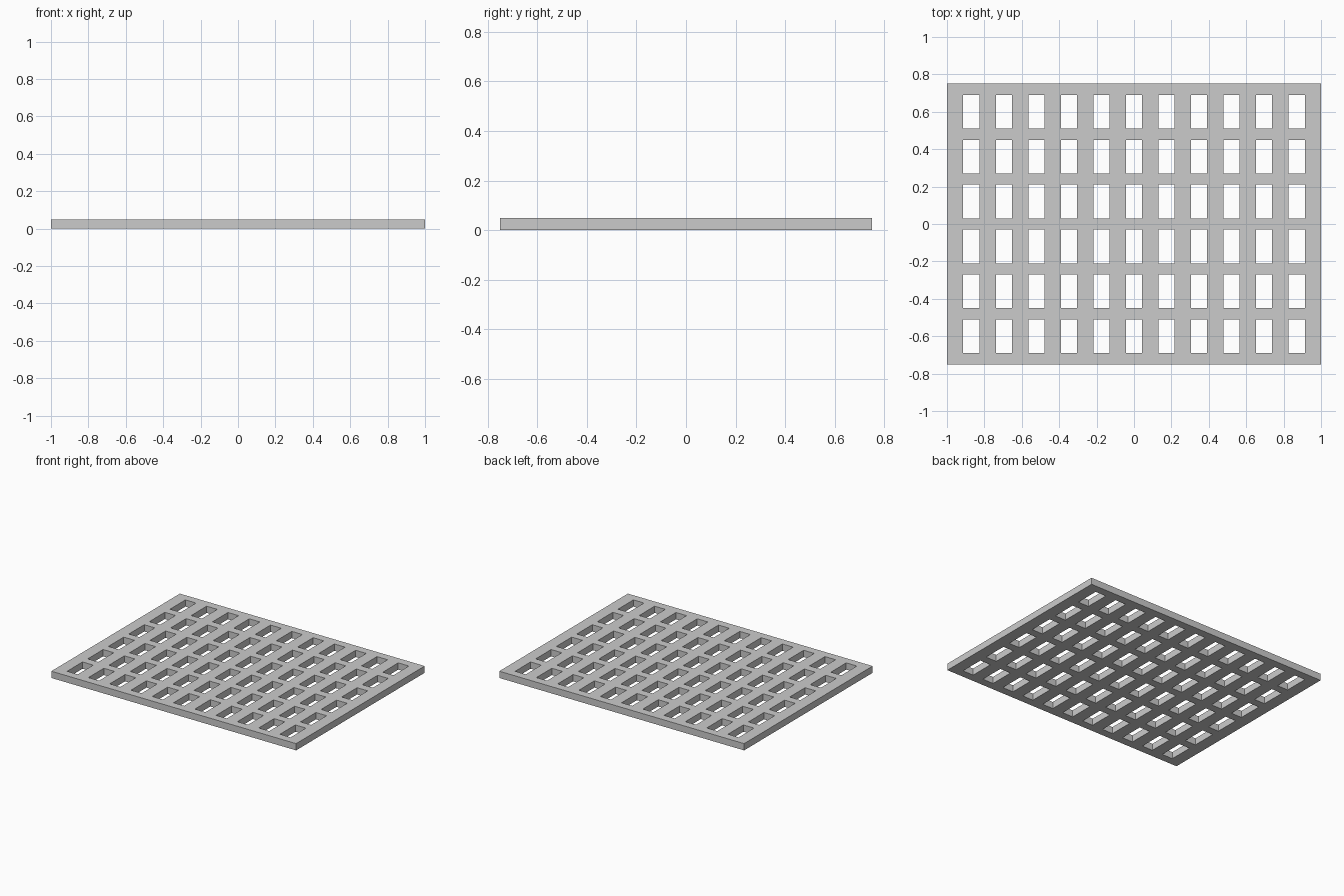
import bpy, bmesh

if "Cube" in bpy.data.objects:
    bpy.data.objects.remove(bpy.data.objects["Cube"])

LENGTH, WIDTH, THICK = 2.0, 1.5, 0.05
COLS, ROWS = 11, 6


def grid_lines(size, count, hole_ratio):
    """Alternating bar / hole edges; a hole is hole_ratio bars wide."""
    bar = size / (count + 1 + count * hole_ratio)
    lines = [-size / 2]
    for i in range(2 * count + 1):
        lines.append(lines[-1] + (bar if i % 2 == 0 else bar * hole_ratio))
    return lines


xs = grid_lines(LENGTH, COLS, 1.0)
ys = grid_lines(WIDTH, ROWS, 3.0)

# Flat lattice: every cell except the openings
bm = bmesh.new()
verts = [[bm.verts.new((x, y, 0)) for y in ys] for x in xs]
for i in range(len(xs) - 1):
    for j in range(len(ys) - 1):
        if i % 2 and j % 2:
            continue
        bm.faces.new((verts[i][j], verts[i + 1][j],
                      verts[i + 1][j + 1], verts[i][j + 1]))

# Thickness with straight hole walls
ext = bmesh.ops.extrude_face_region(bm, geom=bm.faces[:], use_keep_orig=True)
top = [g for g in ext["geom"] if isinstance(g, bmesh.types.BMVert)]
bmesh.ops.translate(bm, verts=top, vec=(0, 0, THICK))
bmesh.ops.recalc_face_normals(bm, faces=bm.faces[:])

mesh = bpy.data.meshes.new("grate_panel")
bm.to_mesh(mesh)
bm.free()
bpy.context.collection.objects.link(bpy.data.objects.new("grate_panel", mesh))
